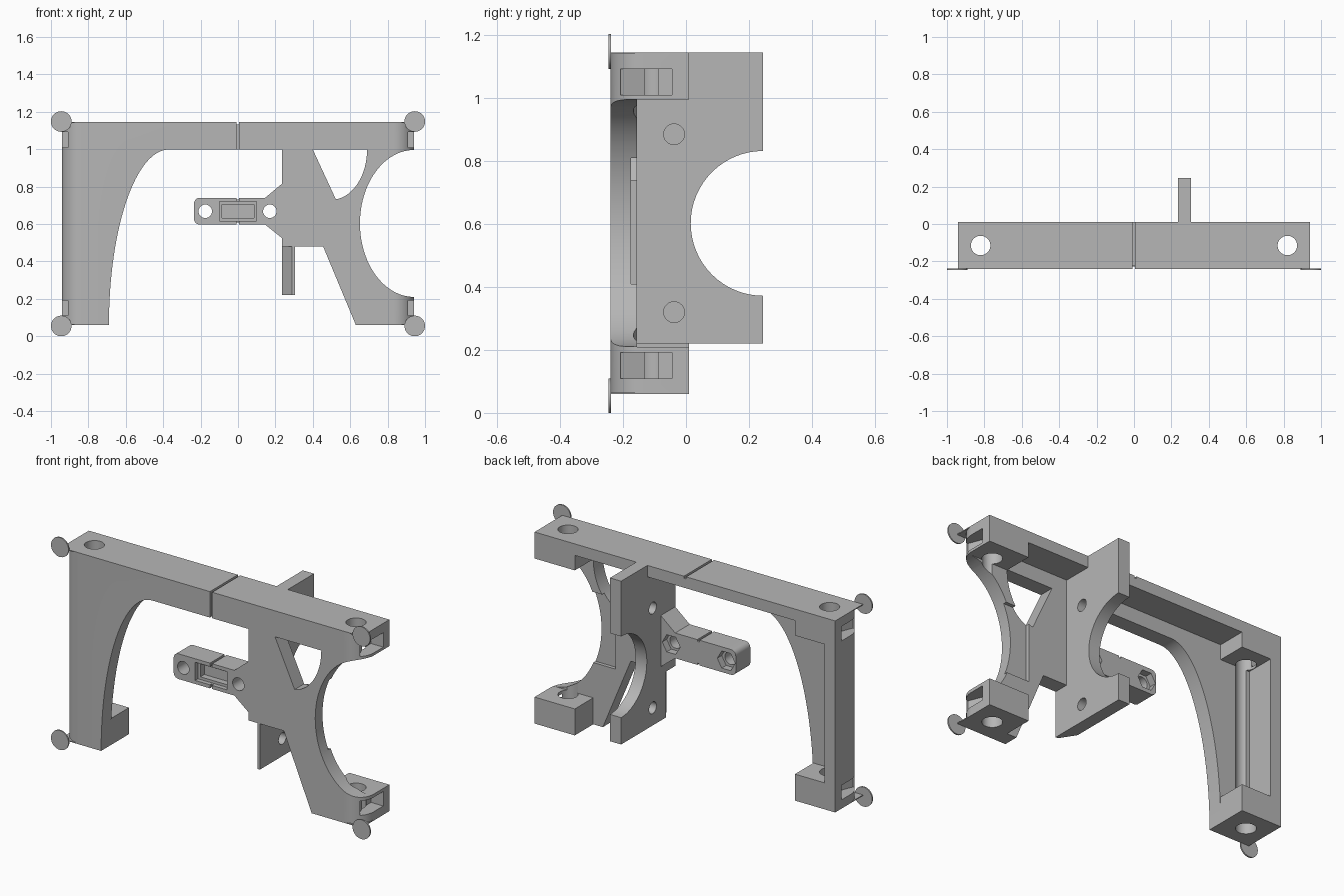
import bpy, bmesh
from math import sin, cos, radians
from mathutils import Vector

cube = bpy.data.objects.get("Cube")
if cube:
    bpy.data.objects.remove(cube)

grey = bpy.data.materials.new("plain_grey")
grey.use_nodes = True
COLOUR = (0.47, 0.47, 0.47, 1)
grey.diffuse_color = COLOUR
grey.node_tree.nodes["Principled BSDF"].inputs["Base Color"].default_value = COLOUR

FRONT, PANEL_BACK, BACK = -0.24, -0.155, 0.01
LEFT, RIGHT, TOP, BOTTOM = 0.942, -0.942, 1.145, 0.06
AXES = {"x": (1, 2, 0), "y": (0, 2, 1), "z": (0, 1, 2)}


def prism(name, outline, axis, lo, hi):
    """Extrude a 2D outline along an axis."""
    a, b, c = AXES[axis]
    bm = bmesh.new()
    rings = []
    for depth in (lo, hi):
        ring = []
        for u, v in outline:
            p = Vector()
            p[a], p[b], p[c] = u, v, depth
            ring.append(bm.verts.new(p))
        rings.append(ring)
        bm.faces.new(ring)
    n = len(outline)
    for i in range(n):
        j = (i + 1) % n
        bm.faces.new((rings[0][i], rings[0][j], rings[1][j], rings[1][i]))
    bmesh.ops.recalc_face_normals(bm, faces=bm.faces)
    mesh = bpy.data.meshes.new(name)
    bm.to_mesh(mesh)
    bm.free()
    mesh.materials.append(grey)
    ob = bpy.data.objects.new(name, mesh)
    bpy.context.collection.objects.link(ob)
    return ob


def box(name, x, y, z):
    return prism(name, [(x[0], y[0]), (x[1], y[0]), (x[1], y[1]), (x[0], y[1])], "z", *z)


def arc(cu, cv, ru, rv, start, end, steps=32):
    angles = [radians(start + (end - start) * i / steps) for i in range(steps + 1)]
    return [(cu + ru * cos(t), cv + rv * sin(t)) for t in angles]


def rod(name, u, v, r, axis, lo, hi, sides=40):
    return prism(name, arc(u, v, r, r, 0, 360, sides)[:-1], axis, lo, hi)


def cut(parts, cutters):
    """Subtract every cutter from every part."""
    for part in parts:
        for c in cutters:
            mod = part.modifiers.new("cut", "BOOLEAN")
            mod.operation, mod.solver, mod.object = "DIFFERENCE", "EXACT", c
        bpy.context.view_layer.update()
        graph = bpy.context.evaluated_depsgraph_get()
        mesh = bpy.data.meshes.new_from_object(part.evaluated_get(graph))
        part.modifiers.clear()
        part.data = mesh
    for c in cutters:
        bpy.data.objects.remove(c)


# Front panel: leg arch, bracket and open ring in one outline
outline = [(RIGHT, BOTTOM)]
outline += arc(-0.37, BOTTOM, 0.32, 0.938, 180, 90)
outline += [(0.235, 0.998), (0.235, 0.48), (0.455, 0.48), (0.63, BOTTOM), (LEFT, BOTTOM)]
outline += arc(LEFT, 0.603, 0.29, 0.393, 270, 90, 48)
outline += [(LEFT, TOP), (RIGHT, TOP)]
panel = prism("front_panel", outline, "y", FRONT, PANEL_BACK)
window = [(0.4, 0.998)] + arc(0.5, 0.998, 0.19, 0.268, 0, -83, 20)[::1]
cut([panel], [prism("window_cutter", window, "y", -0.3, 0),
              box("ring_relief", (0.55, 0.8), (-0.175, 0), (0.41, 0.81))])

# Top rail, outer wall and the four corner blocks
rail = box("top_rail", (RIGHT, LEFT), (PANEL_BACK, BACK), (1.08, TOP))
wall = box("outer_wall", (RIGHT, -0.875), (PANEL_BACK, BACK), (0.21, 0.995))
frame = [panel, rail, wall]
for side, xs in (("left", (0.69, LEFT)), ("right", (RIGHT, -0.69))):
    for level, zs in (("lower", (BOTTOM, 0.21)), ("upper", (0.995, 1.08))):
        frame.append(box(f"{side}_{level}_block", xs, (PANEL_BACK, BACK), zs))

# Rounded front corners, tie slots, bolt holes and the centre score
cutters = []
r = 0.11
slot = [(0.97, -0.208), (0.9, -0.208), (0.865, -0.12), (0.865, -0.045), (0.97, -0.045)]
for s in (-1, 1):
    edge = [(s * 0.97, FRONT - 0.03), (s * (LEFT - r), FRONT - 0.03)]
    edge += [(s * u, v) for u, v in arc(LEFT - r, FRONT + r, r, r, -90, 0, 16)]
    edge += [(s * 0.97, FRONT + r)]
    cutters.append(prism("corner_cutter", edge, "z", 0.065, 1.14))
    for z in (0.11, 1.01):
        cutters.append(prism("slot_cutter", [(s * u, v) for u, v in slot], "z", z, z + 0.082))
    cutters.append(rod("bolt_cutter", s * 0.82, -0.115, 0.052, "z", 0, 1.3))
cutters.append(box("score_front", (-0.008, 0.006), (-0.3, FRONT + 0.015), (0.9, 1.2)))
cutters.append(box("score_top", (-0.008, 0.006), (-0.3, 0.1), (TOP - 0.012, 1.2)))
cut(frame, cutters)

# Upright web plate with a round bite from its rear edge
web_outline = [(PANEL_BACK, 0.22), (0.245, 0.22)]
web_outline += arc(0.245, 0.602, 0.23, 0.23, 270, 90)
web_outline += [(0.245, TOP), (BACK, TOP), (BACK, 1.08), (PANEL_BACK, 1.08)]
web = prism("web_plate", web_outline, "x", 0.235, 0.305)
toe = prism("web_toe", [(0.235, PANEL_BACK), (0.29, FRONT), (0.305, FRONT),
                        (0.305, PANEL_BACK)], "z", 0.22, 0.5)
cut([web], [rod("screw_cutter", -0.038, z, 0.033, "x", 0.1, 0.4) for z in (0.32, 0.885)])

# Clamp tab with rounded end, flared root, holes, nut pockets and a stepped recess
tab_outline = arc(-0.205, 0.627, 0.03, 0.03, 270, 180, 8)
tab_outline += arc(-0.205, 0.71, 0.03, 0.03, 180, 90, 8)
tab_outline += [(0.145, 0.74), (0.235, 0.815), (0.235, 0.525), (0.145, 0.597)]
tab = prism("clamp_tab", tab_outline, "y", FRONT, -0.11)
cutters = [box("recess_rim", (-0.1, 0.1), (-0.3, -0.215), (0.617, 0.72)),
           box("recess_core", (-0.085, 0.085), (-0.3, -0.18), (0.632, 0.705))]
for x in (-0.175, 0.17):
    cutters.append(rod("hole_cutter", x, 0.668, 0.036, "y", -0.3, 0))
    cutters.append(rod("nut_cutter", x, 0.668, 0.056, "y", -0.15, 0, 6))
for zs in ((0.5, 0.607), (0.73, 0.8)):
    cutters.append(box("tab_score", (-0.008, 0.006), (-0.3, 0), zs))
cutters.append(box("tab_score_front", (-0.008, 0.006), (-0.3, FRONT + 0.012), (0.5, 0.8)))
cut([tab], cutters)

# Thin round pads at the four corners
pads = []
for side, x in (("left", 0.945), ("right", -0.945)):
    for level, z in (("lower", 0.055), ("upper", 1.148)):
        pads.append(rod(f"{side}_{level}_pad", x, z, 0.055, "y", -0.246, -0.238))

bpy.ops.object.select_all(action="DESELECT")
for ob in frame + [web, toe, tab] + pads:
    ob.select_set(True)
bpy.context.view_layer.objects.active = panel
bpy.ops.object.shade_smooth_by_angle(angle=radians(30))
